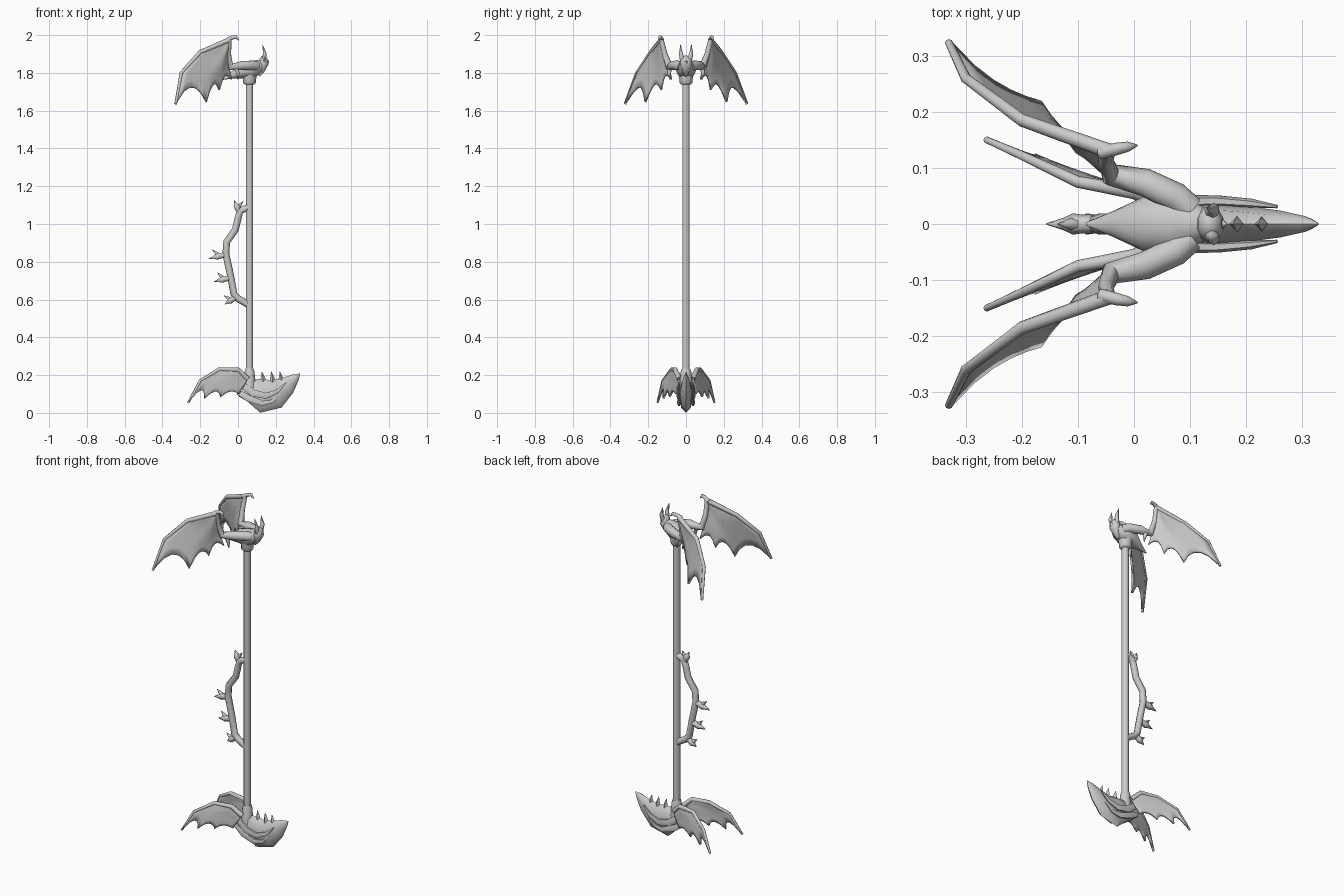
import bpy, bmesh, math
from mathutils import Vector

grey = bpy.data.materials.new("plain grey")
grey.diffuse_color = (0.6, 0.6, 0.6, 1)
PX = 0.061  # x of the pole axis


def finish(name, bm, angle=62):
    bmesh.ops.recalc_face_normals(bm, faces=bm.faces[:])
    me = bpy.data.meshes.new(name)
    bm.to_mesh(me)
    bm.free()
    me.materials.append(grey)
    ob = bpy.data.objects.new(name, me)
    bpy.context.collection.objects.link(ob)
    bpy.ops.object.select_all(action='DESELECT')
    ob.select_set(True)
    bpy.context.view_layer.objects.active = ob
    bpy.ops.object.shade_smooth_by_angle(angle=math.radians(angle))
    return ob


def loft(name, path, n=8, angle=62):
    """Tube through (x, y, z, side radius[, height radius]) stations."""
    bm = bmesh.new()
    pts = [Vector(p[:3]) for p in path]
    rings = []
    for i, p in enumerate(path):
        t = (pts[min(i + 1, len(pts) - 1)] - pts[max(i - 1, 0)]).normalized()
        side = (Vector((0, 1, 0)) - t * t.y).normalized()
        up = t.cross(side)
        rings.append([bm.verts.new(pts[i] + side * p[3] * math.cos(a) + up * p[-1] * math.sin(a))
                      for a in (2 * math.pi * k / n for k in range(n))])
    for a, b in zip(rings, rings[1:]):
        for k in range(n):
            bm.faces.new((a[k], a[(k + 1) % n], b[(k + 1) % n], b[k]))
    bm.faces.new(rings[0])
    bm.faces.new(rings[-1])
    return finish(name, bm, angle)


def flip(p, s):
    return (p[0], p[1] * s, p[2]) + tuple(p[3:])


def along(line, t):
    f = min(max(t, 0), 1) * (len(line) - 1)
    i = min(int(f), len(line) - 2)
    return Vector(line[i]).lerp(Vector(line[i + 1]), f - i)


def membrane(name, fingers, s, scallop=0.14, rows=8, cols=5):
    """Wing skin stretched between fingers, with a scalloped free edge."""
    bm = bmesh.new()
    grid = []
    for f, (a, b) in enumerate(zip(fingers, fingers[1:])):
        for c in range(cols + (f == len(fingers) - 2)):
            u = c / cols
            pull = 1 - scallop * math.sin(math.pi * u) ** 0.7 if 0 < u < 1 else 1
            grid.append([bm.verts.new(flip(tuple(along(a, r / rows * pull).lerp(
                along(b, r / rows * pull), u)), s)) for r in range(rows + 1)])
    for a, b in zip(grid, grid[1:]):
        for r in range(rows):
            bm.faces.new((a[r], a[r + 1], b[r + 1], b[r]))
    bmesh.ops.remove_doubles(bm, verts=bm.verts[:], dist=0.0005)
    ob = finish(name, bm)
    m = ob.modifiers.new("thickness", 'SOLIDIFY')
    m.thickness = 0.012
    m.offset = 0


def bones(name, line, s, r0, r1):
    k = len(line) - 1
    loft(name, [flip(tuple(p) + (r0 + (r1 - r0) * i / k,), s) for i, p in enumerate(line)], 8)


# Pole with its two flared collars
loft("pole", [(PX, 0, 0.17, 0.0195), (PX, 0, 1.79, 0.0195)], 12)
loft("upper_collar", [(PX, 0, 1.738, 0.026), (PX, 0, 1.748, 0.034), (PX, 0, 1.765, 0.034),
                      (PX, 0, 1.81, 0.046)], 12)
loft("lower_collar", [(PX, 0, 0.235, 0.022), (PX, 0, 0.215, 0.028), (PX, 0, 0.12, 0.036)], 10)

# Bat body, tail, head and snout
loft("bat_body", [(-0.085, 0, 1.765, 0.003, 0.003), (-0.035, 0, 1.785, 0.024, 0.016),
                  (0.02, 0, 1.81, 0.05, 0.04), (0.075, 0, 1.818, 0.054, 0.045),
                  (0.11, 0, 1.835, 0.038, 0.036), (0.14, 0, 1.85, 0.02, 0.02)], 12)
loft("bat_head", [(0.112, 0, 1.783, 0.006, 0.005), (0.124, 0, 1.81, 0.02, 0.017),
                  (0.135, 0, 1.845, 0.033, 0.026), (0.135, 0, 1.875, 0.028, 0.022),
                  (0.132, 0, 1.89, 0.01, 0.008)], 10)
loft("bat_snout", [(0.14, 0, 1.845, 0.016), (0.155, 0, 1.853, 0.011), (0.163, 0, 1.865, 0.003)], 6)

# Upper and lower wing layouts: each finger runs from the joint to its tip
wrist = (-0.045, 0.13, 1.975)
upper = [
    [wrist, (-0.2, 0.185, 1.91), (-0.3, 0.26, 1.80), (-0.33, 0.323, 1.635)],
    [wrist, (-0.125, 0.155, 1.87), (-0.16, 0.19, 1.76), (-0.168, 0.215, 1.645)],
    [wrist, (-0.075, 0.14, 1.89), (-0.095, 0.135, 1.80), (-0.10, 0.13, 1.71)],
    [wrist, (-0.052, 0.115, 1.90), (-0.05, 0.09, 1.83), (-0.035, 0.078, 1.765)],
]
root = (0.05, 0.035, 0.18)
lower = [
    [root, (0.0, 0.057, 0.229), (-0.1, 0.075, 0.23), (-0.2, 0.122, 0.17), (-0.263, 0.15, 0.055)],
    [root, (0.0, 0.057, 0.20), (-0.08, 0.08, 0.19), (-0.145, 0.105, 0.135), (-0.178, 0.12, 0.075)],
    [root, (0.02, 0.05, 0.18), (-0.03, 0.065, 0.165), (-0.07, 0.08, 0.13), (-0.092, 0.085, 0.085)],
    [root, (0.04, 0.042, 0.16), (0.03, 0.045, 0.14), (0.015, 0.05, 0.12), (0.005, 0.05, 0.10)],
]

for s, tag in ((1, "left"), (-1, "right")):
    # Upper wings: skin, leading edge, arm, thumb claw
    membrane("upper_wing_skin_" + tag, upper, s, 0.2)
    bones("upper_wing_edge_" + tag, upper[0], s, 0.014, 0.007)
    loft("upper_arm_" + tag, [flip(p, s) for p in (
        (0.10, 0.025, 1.835, 0.026), (0.075, 0.048, 1.84, 0.026), (0.02, 0.074, 1.838, 0.025),
        (-0.042, 0.088, 1.832, 0.02), (-0.05, 0.112, 1.90, 0.014),
        (-0.045, 0.131, 1.978, 0.012))], 10)
    loft("thumb_claw_" + tag, [flip(p, s) for p in (
        (-0.06, 0.127, 1.972, 0.012), (-0.03, 0.134, 1.987, 0.011),
        (-0.01, 0.138, 1.99, 0.009), (0.005, 0.14, 1.972, 0.002))], 8)
    loft("elbow_spur_" + tag, [flip(p, s) for p in (
        (-0.02, 0.083, 1.84, 0.015), (0.0, 0.09, 1.80, 0.01), (0.0, 0.085, 1.765, 0.002))], 6)
    # Ears
    loft("bat_ear_" + tag, [flip(p, s) for p in (
        (0.136, 0.018, 1.865, 0.014, 0.013), (0.142, 0.027, 1.90, 0.011, 0.011),
        (0.13, 0.029, 1.95, 0.001, 0.001))], 6)
    # Lower wings
    membrane("lower_wing_skin_" + tag, lower, s, 0.16)
    bones("lower_wing_edge_" + tag, lower[0], s, 0.015, 0.006)
    # Tusks sweeping along the sides of the blade
    loft("upper_tusk_" + tag, [flip(p, s) for p in (
        (0.02, 0.03, 0.15, 0.012, 0.02), (0.08, 0.04, 0.105, 0.012, 0.022),
        (0.15, 0.041, 0.09, 0.01, 0.018), (0.21, 0.037, 0.115, 0.008, 0.012),
        (0.255, 0.031, 0.16, 0.003, 0.003))], 6)
    loft("lower_tusk_" + tag, [flip(p, s) for p in (
        (0.0, 0.022, 0.11, 0.01, 0.016), (0.06, 0.034, 0.075, 0.012, 0.02),
        (0.13, 0.037, 0.05, 0.01, 0.016), (0.18, 0.034, 0.06, 0.007, 0.01),
        (0.225, 0.03, 0.10, 0.002, 0.002))], 6)

# Curved blade at the foot, with a row of spikes on its upper edge
loft("foot_blade", [(0.0, 0, 0.10, 0.01, 0.015), (0.055, 0, 0.12, 0.032, 0.06),
                    (0.13, 0, 0.09, 0.036, 0.09), (0.2, 0, 0.10, 0.032, 0.078),
                    (0.26, 0, 0.145, 0.024, 0.05), (0.305, 0, 0.187, 0.014, 0.022),
                    (0.328, 0, 0.207, 0.002, 0.002)], 8, 40)
for i, x in enumerate((0.13, 0.18, 0.225)):
    loft(f"blade_spike_{i}", [(x + 0.004, 0, 0.15, 0.015), (x + 0.002, 0, 0.185, 0.012),
                              (x - 0.003, 0, 0.218, 0.001)], 4, 20)

# Thorny vine grip
loft("vine_grip", [(x, 0, z, 0.0185) for x, z in (
    (0.06, 1.09), (0.012, 1.07), (0.0, 1.03), (-0.014, 0.97), (-0.06, 0.905), (-0.064, 0.84),
    (-0.04, 0.73), (-0.022, 0.63), (0.0, 0.605), (0.06, 0.57))], 8)
thorns = [((0.008, 1.06), (-0.02, 1.125)), ((-0.06, 0.84), (-0.157, 0.815)),
          ((-0.04, 0.715), (-0.128, 0.695)), ((-0.015, 0.61), (-0.07, 0.575))]
for i, (a, b) in enumerate(thorns):
    a, b = Vector((a[0], 0, a[1])), Vector((b[0], 0, b[1]))
    d = b - a
    q = Vector((-d.z, 0, d.x)).normalized() * -1
    at = lambda t, o=0: tuple(a + d * t + q * o)
    loft(f"thorn_{i}", [at(0) + (0.016,), at(0.35) + (0.017,), at(0.5) + (0.019,),
                        at(0.68) + (0.011,), at(1) + (0.001,)], 6)
    loft(f"thorn_spur_{i}", [at(0.4) + (0.013,), at(0.52, 0.02) + (0.01,),
                             at(0.68, 0.042) + (0.001,)], 6)
